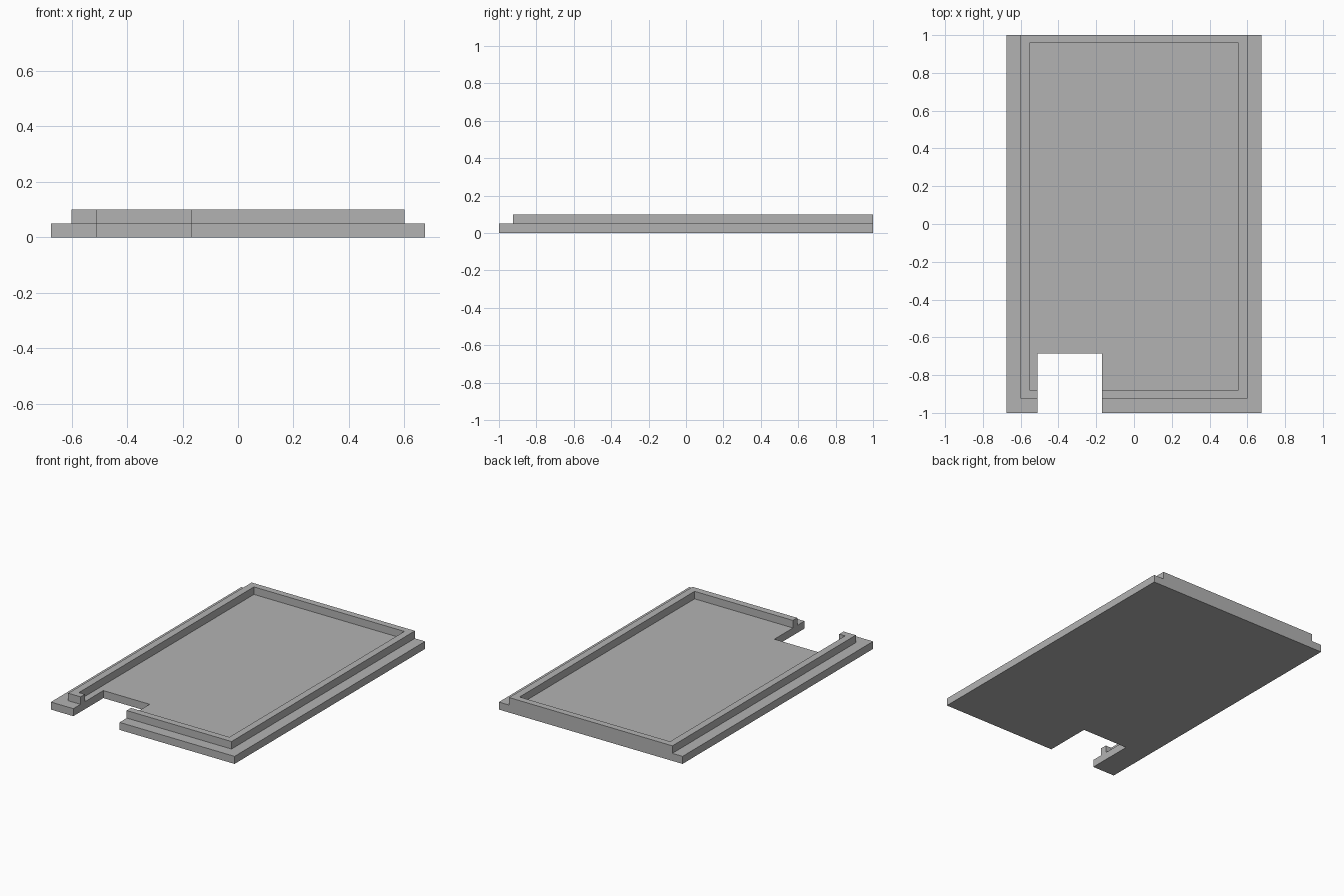
import bpy
import bmesh

cube = bpy.data.objects.get("Cube")
if cube:
    bpy.data.objects.remove(cube, do_unlink=True)

grey = bpy.data.materials.new("plain grey")
grey.use_nodes = True
colour = (0.45, 0.45, 0.45, 1)
grey.diffuse_color = colour
grey.node_tree.nodes["Principled BSDF"].inputs["Base Color"].default_value = colour


def extruded(name, outline, bottom, height):
    """Closed prism from an anticlockwise outline."""
    bm = bmesh.new()
    face = bm.faces.new([bm.verts.new((x, y, bottom)) for x, y in outline])
    top = bmesh.ops.extrude_face_region(bm, geom=[face], use_keep_orig=True)
    verts = [v for v in top["geom"] if isinstance(v, bmesh.types.BMVert)]
    bmesh.ops.translate(bm, verts=verts, vec=(0, 0, height))
    bmesh.ops.recalc_face_normals(bm, faces=bm.faces)
    mesh = bpy.data.meshes.new(name)
    bm.to_mesh(mesh)
    bm.free()
    mesh.materials.append(grey)
    obj = bpy.data.objects.new(name, mesh)
    bpy.context.collection.objects.link(obj)
    return obj


# Main dimensions
half_width, half_length, layer = 0.675, 1.0, 0.05
notch_left, notch_right, notch_back = -0.51, -0.17, -0.685
outer_x, outer_front = 0.6, -0.925
inner_x, inner_front, inner_back = 0.553, -0.88, 0.957

# Base plate with the rectangular notch in its front edge
base = extruded("base_plate", [
    (-half_width, -half_length), (notch_left, -half_length),
    (notch_left, notch_back), (notch_right, notch_back),
    (notch_right, -half_length), (half_width, -half_length),
    (half_width, half_length), (-half_width, half_length),
], 0, layer)

# Raised rim, open where the notch passes through it
rim = extruded("raised_rim", [
    (notch_right, outer_front), (outer_x, outer_front),
    (outer_x, half_length), (-outer_x, half_length),
    (-outer_x, outer_front), (notch_left, outer_front),
    (notch_left, inner_front), (-inner_x, inner_front),
    (-inner_x, inner_back), (inner_x, inner_back),
    (inner_x, inner_front), (notch_right, inner_front),
], layer, layer)

# Fuse the rim to the plate
union = base.modifiers.new("join_rim", "BOOLEAN")
union.operation = "UNION"
union.solver = "EXACT"
union.object = rim
bpy.context.view_layer.objects.active = base
bpy.ops.object.modifier_apply(modifier=union.name)
bpy.data.objects.remove(rim, do_unlink=True)
base.name = "tray_with_rim"
